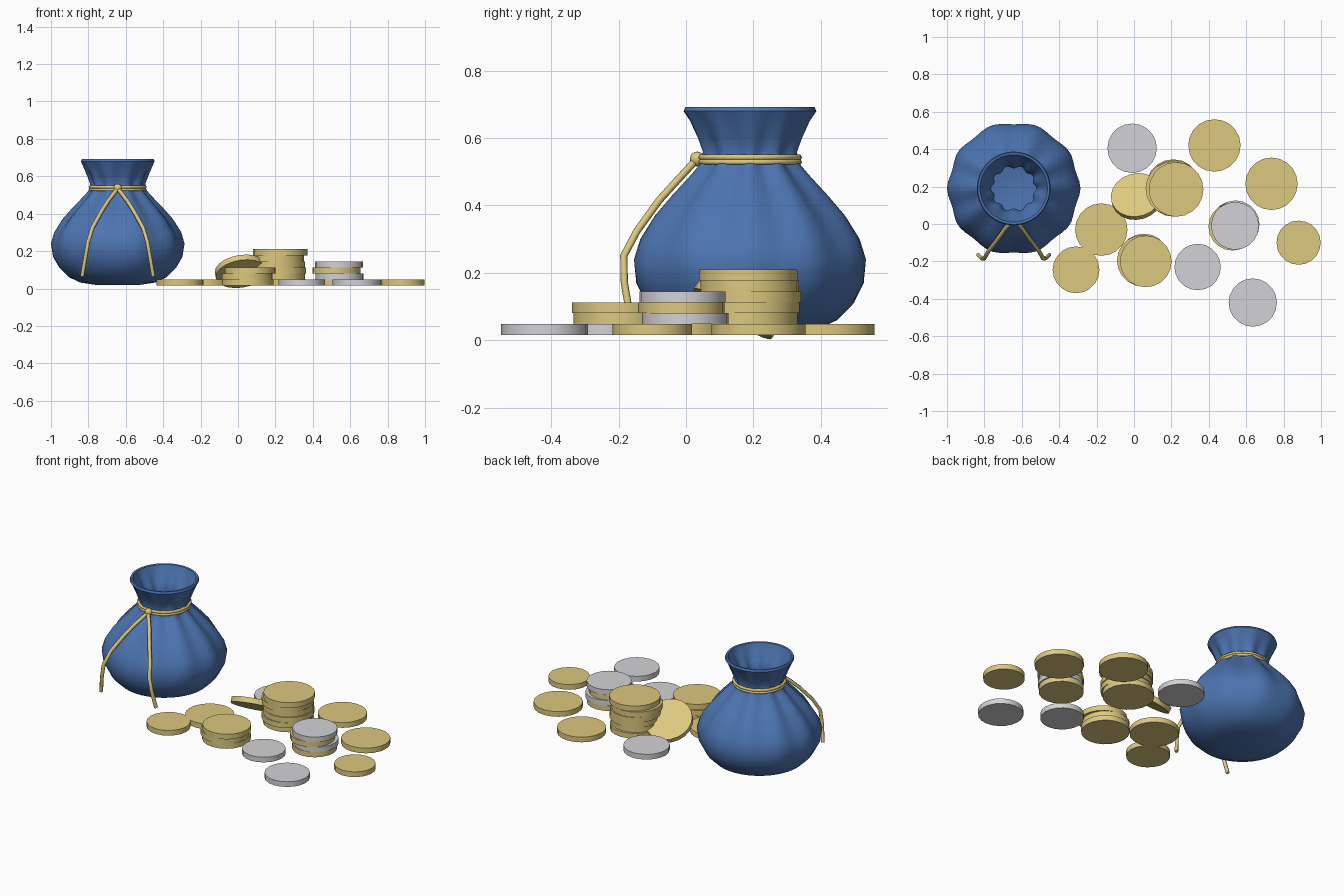
import bpy, bmesh
from math import sin, cos, pi, radians
from mathutils import Vector

if "Cube" in bpy.data.objects:
    bpy.data.objects.remove(bpy.data.objects["Cube"])


def material(name, color):
    m = bpy.data.materials.new(name)
    m.use_nodes = True
    m.diffuse_color = (*color, 1)
    m.node_tree.nodes["Principled BSDF"].inputs["Base Color"].default_value = (*color, 1)
    return m


BLUE = material("blue cloth", (0.072, 0.175, 0.44))
GOLD = material("gold", (0.72, 0.58, 0.21))
SILVER = material("silver", (0.65, 0.65, 0.68))
SACK_X, SACK_Y = -0.643, 0.19


def finish(bm, name, mat, angle=40):
    bmesh.ops.recalc_face_normals(bm, faces=bm.faces)
    mesh = bpy.data.meshes.new(name)
    bm.to_mesh(mesh)
    bm.free()
    mesh.materials.append(mat)
    ob = bpy.data.objects.new(name, mesh)
    bpy.context.collection.objects.link(ob)
    bpy.ops.object.select_all(action="DESELECT")
    ob.select_set(True)
    bpy.context.view_layer.objects.active = ob
    bpy.ops.object.shade_smooth_by_angle(angle=radians(angle))
    return ob


# Sack: hollow pleated shell, (radius, height, pleat depth) up the outside and down the inside
OUTER = [(0.12, 0.02, 0), (0.2, 0.032, 0), (0.26, 0.06, 0), (0.31, 0.11, 0.005),
         (0.342, 0.17, 0.012), (0.35, 0.24, 0.02), (0.33, 0.3, 0.03), (0.285, 0.37, 0.04),
         (0.232, 0.43, 0.05), (0.175, 0.49, 0.06), (0.14, 0.53, 0.07), (0.138, 0.56, 0.07),
         (0.155, 0.6, 0.05), (0.18, 0.65, 0.02), (0.197, 0.68, 0), (0.192, 0.692, 0)]
INNER = [(0.18, 0.69, 0), (0.165, 0.65, 0.02), (0.135, 0.6, 0.05), (0.115, 0.55, 0.07),
         (0.118, 0.53, 0.07), (0.2, 0.43, 0.05), (0.3, 0.3, 0.03), (0.325, 0.2, 0.01),
         (0.24, 0.08, 0), (0.12, 0.04, 0)]
PLEATS, SEGMENTS = 10, 60


def build_sack():
    bm = bmesh.new()
    rings = []
    for r, z, depth in OUTER + INNER:
        ring = []
        for i in range(SEGMENTS):
            a = 2 * pi * i / SEGMENTS
            rr = r * (1 + depth * cos(PLEATS * a + 0.5 * sin(2 * a)))
            ring.append(bm.verts.new((SACK_X + rr * cos(a), SACK_Y + rr * sin(a), z)))
        rings.append(ring)
    for low, high in zip(rings, rings[1:]):
        for i in range(SEGMENTS):
            j = (i + 1) % SEGMENTS
            bm.faces.new((low[i], low[j], high[j], high[i]))
    bm.faces.new(rings[0])
    bm.faces.new(rings[-1])
    finish(bm, "sack", BLUE)


build_sack()


# Cord: neck loop, knot and two hanging ends
def cord(name, points, radius, closed=False):
    curve = bpy.data.curves.new(name, "CURVE")
    curve.dimensions = "3D"
    curve.bevel_depth = radius
    curve.bevel_resolution = 1
    curve.use_fill_caps = True
    spline = curve.splines.new("POLY")
    spline.points.add(len(points) - 1)
    for p, co in zip(spline.points, points):
        p.co = (*co, 1)
    spline.use_cyclic_u = closed
    curve.materials.append(GOLD)
    bpy.context.collection.objects.link(bpy.data.objects.new(name, curve))


def loop(radius, z):
    return [(SACK_X + radius * cos(2 * pi * i / 32), SACK_Y + radius * sin(2 * pi * i / 32), z)
            for i in range(32)]


cord("neck_cord_lower", loop(0.146, 0.529), 0.009, True)
cord("neck_cord_upper", loop(0.146, 0.543), 0.009, True)

HANG = [(0, 0.03, 0.535), (0.05, -0.03, 0.47), (0.085, -0.08, 0.415), (0.135, -0.145, 0.325),
        (0.158, -0.185, 0.25), (0.172, -0.183, 0.17), (0.19, -0.165, 0.065)]
for side, name in ((1, "left_cord_end"), (-1, "right_cord_end")):
    cord(name, [(SACK_X + side * x, y, z) for x, y, z in HANG], 0.011)

bm = bmesh.new()
bmesh.ops.create_uvsphere(bm, u_segments=12, v_segments=8, radius=0.022)
bmesh.ops.translate(bm, verts=bm.verts, vec=(SACK_X, 0.033, 0.538))
finish(bm, "cord_knot", GOLD)

# Coins
THICK, FLOOR = 0.0325, 0.015


def coin(name, x, y, z, radius, mat, normal=(0, 0, 1)):
    bm = bmesh.new()
    bmesh.ops.create_cone(bm, cap_ends=True, segments=20, radius1=radius,
                          radius2=radius, depth=THICK)
    turn = Vector((0, 0, 1)).rotation_difference(Vector(normal))
    bmesh.ops.rotate(bm, verts=bm.verts, matrix=turn.to_matrix())
    bmesh.ops.translate(bm, verts=bm.verts, vec=(x, y, z))
    finish(bm, name, mat, 30)


def stack(name, x, y, radius, layers):
    for i, (dx, dy, mat) in enumerate(layers):
        coin(f"{name}_{i + 1}", x + dx, y + dy, FLOOR + THICK * (i + 0.5), radius, mat)


# Loose coins lying flat
LOOSE = [(-0.01, 0.405, 0.132, SILVER), (0.43, 0.42, 0.14, GOLD), (0.735, 0.215, 0.14, GOLD),
         (0.88, -0.1, 0.118, GOLD), (0.635, -0.42, 0.129, SILVER), (0.34, -0.23, 0.124, SILVER),
         (-0.175, -0.03, 0.14, GOLD), (-0.31, -0.245, 0.125, GOLD)]
for i, (x, y, r, mat) in enumerate(LOOSE):
    coin(f"loose_coin_{i + 1}", x, y, FLOOR + THICK / 2, r, mat)

# Stacked coins, each layer slightly shifted
stack("short_stack_coin", 0.063, -0.2, 0.138,
      [(-0.01, 0.01, GOLD), (-0.016, 0.004, GOLD), (0, 0, GOLD)])
stack("mixed_stack_coin", 0.54, -0.01, 0.128,
      [(-0.005, 0.005, GOLD), (0.003, 0.008, SILVER), (-0.014, -0.004, GOLD), (0, 0, SILVER)])
stack("tall_stack_coin", 0.22, 0.185, 0.146,
      [(-0.01, 0.015, GOLD), (-0.008, 0, GOLD), (-0.002, 0.006, GOLD),
       (-0.008, 0.01, GOLD), (-0.012, 0.004, GOLD), (0.005, 0, GOLD)])

# Coin leaning on the tall stack
coin("leaning_coin", 0.015, 0.147, 0.092, 0.138, GOLD, (-0.17, 0.64, 1))
